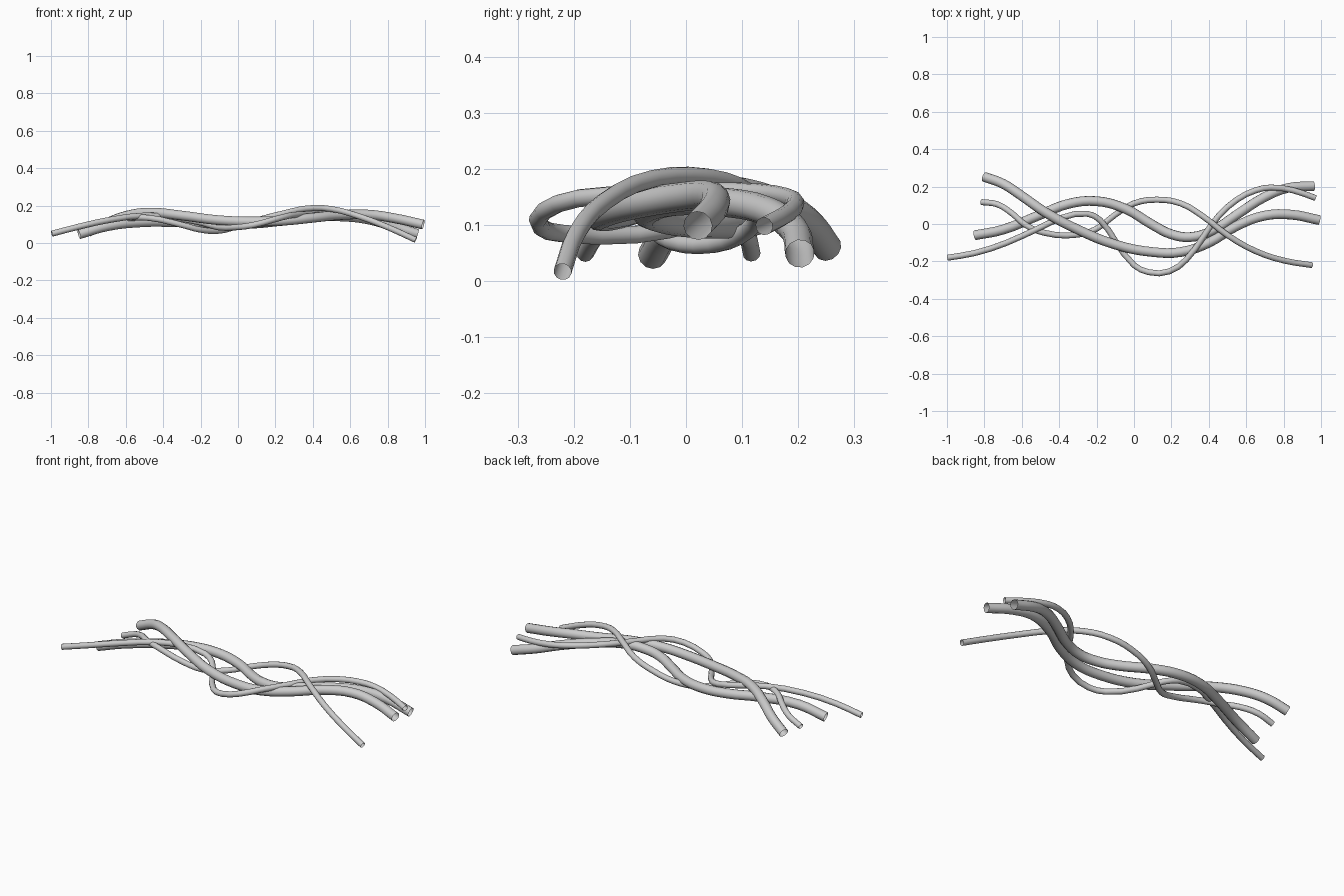
import bpy
import math

# Remove the default object
default_cube = bpy.data.objects.get("Cube")
if default_cube:
    bpy.data.objects.remove(default_cube, do_unlink=True)

# Single flat colour for all strands
grey = bpy.data.materials.new("light_grey")
grey.use_nodes = True
colour = (0.6, 0.6, 0.6, 1)
grey.diffuse_color = colour
grey.node_tree.nodes["Principled BSDF"].inputs["Base Color"].default_value = colour


def make_strand(name, radius, steps, path):
    """Sweep an open round tube along a smooth path and turn it into a mesh."""
    curve = bpy.data.curves.new(name, "CURVE")
    curve.dimensions = "3D"
    curve.resolution_u = steps
    curve.bevel_depth = radius
    curve.bevel_resolution = 4

    spline = curve.splines.new("BEZIER")
    spline.bezier_points.add(len(path) - 1)
    for point, position in zip(spline.bezier_points, path):
        point.co = position
        point.handle_left_type = "AUTO"
        point.handle_right_type = "AUTO"

    strand = bpy.data.objects.new(name, curve)
    bpy.context.scene.collection.objects.link(strand)
    bpy.ops.object.select_all(action="DESELECT")
    strand.select_set(True)
    bpy.context.view_layer.objects.active = strand
    bpy.ops.object.convert(target="MESH")
    strand = bpy.context.view_layer.objects.active
    strand.data.materials.clear()
    strand.data.materials.append(grey)
    bpy.ops.object.shade_smooth_by_angle(angle=math.radians(50))


THICK = 0.026
THIN = 0.016

# Thick strand sweeping from the back on the right side through the front
make_strand("thick_strand_upper", THICK, 4, [
    (-.8, .252, .06), (-.7, .215, .108), (-.6, .15, .145), (-.47, .06, .163),
    (-.3, -.03, .147), (-.1, -.11, .122), (.1, -.15, .115), (.25, -.15, .12),
    (.4, -.1, .135), (.55, -.01, .15), (.7, .045, .152), (.84, .05, .132),
    (.99, .021, .099),
])

# Thick strand weaving underneath it
make_strand("thick_strand_lower", THICK, 4, [
    (-.85, -.06, .047), (-.7, -.03, .09), (-.5, .05, .112), (-.35, .108, .112),
    (-.2, .122, .107), (-.05, .083, .102), (.1, -.005, .105), (.2, -.055, .115),
    (.3, -.07, .125), (.42, -.035, .14), (.55, .05, .142), (.7, .145, .125),
    (.82, .192, .092), (.96, .203, .049),
])

# Thin strand dipping below the thick ones, then arching over them
make_strand("thin_strand_arched", THIN, 3, [
    (-.815, .117, .05), (-.73, .105, .085), (-.65, .055, .115),
    (-.58, -.005, .132), (-.48, -.047, .135), (-.3, -.057, .097),
    (-.2, -.025, .071), (-.1, .05, .066), (0, .11, .091), (.12, .13, .127),
    (.25, .11, .16), (.37, .04, .185), (.5, -.06, .182), (.65, -.145, .142),
    (.8, -.195, .085), (.95, -.22, .017),
])

# Thin strand looping out to the front
make_strand("thin_strand_looped", THIN, 2, [
    (-.995, -.18, .05), (-.85, -.155, .088), (-.68, -.1, .125),
    (-.5, -.018, .147), (-.38, .035, .14), (-.25, .055, .12),
    (-.18, .02, .105), (-.1, -.09, .083), (0, -.22, .085),
    (.08, -.258, .096), (.19, -.253, .125), (.28, -.19, .148),
    (.37, -.07, .155), (.45, .04, .16), (.55, .13, .158),
    (.65, .18, .15), (.73, .195, .14), (.85, .18, .12), (.97, .139, .098),
])
